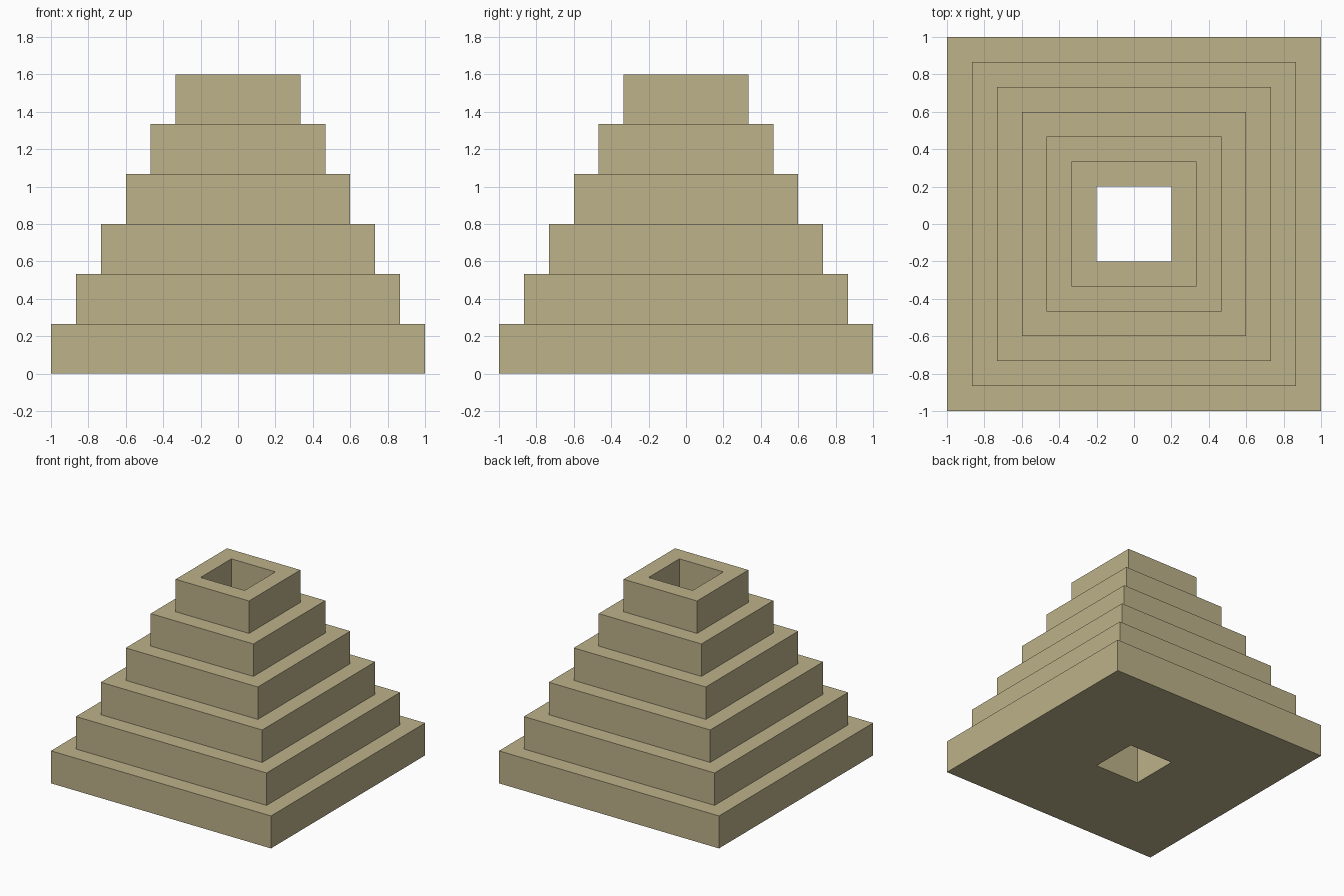
import bpy
import bmesh

# Remove the default object
default = bpy.data.objects.get("Cube")
if default:
    bpy.data.objects.remove(default, do_unlink=True)

TIERS = 6
STEP = 2 / 15            # how far each tier is set back
RISE = 2 * STEP          # height of each tier
SHAFT = 0.2              # half width of the open shaft

# Sandstone colour
sandstone = bpy.data.materials.new("sandstone")
sandstone.use_nodes = True
colour = (0.51, 0.445, 0.255, 1)
sandstone.diffuse_color = colour
bsdf = next(n for n in sandstone.node_tree.nodes if n.type == "BSDF_PRINCIPLED")
bsdf.inputs["Base Color"].default_value = colour
bsdf.inputs["Roughness"].default_value = 0.9


def square_ring(bm, half, z):
    """Four corners of a horizontal square."""
    corners = ((-1, -1), (1, -1), (1, 1), (-1, 1))
    return [bm.verts.new((x * half, y * half, z)) for x, y in corners]


# Stair profile: up the outside tier by tier, then down the shaft
profile = []
for i in range(TIERS):
    half = 1 - i * STEP
    profile += [(half, i * RISE), (half, (i + 1) * RISE)]
profile += [(SHAFT, TIERS * RISE), (SHAFT, 0)]

# Sweep the profile around the square plan as one closed shell
bm = bmesh.new()
rings = [square_ring(bm, half, z) for half, z in profile]
for lower, upper in zip(rings, rings[1:] + rings[:1]):
    for a in range(4):
        b = (a + 1) % 4
        bm.faces.new((lower[a], lower[b], upper[b], upper[a]))
bmesh.ops.recalc_face_normals(bm, faces=bm.faces)

mesh = bpy.data.meshes.new("stepped_pyramid")
bm.to_mesh(mesh)
bm.free()
mesh.materials.append(sandstone)
pyramid = bpy.data.objects.new("stepped_pyramid", mesh)
bpy.context.collection.objects.link(pyramid)
